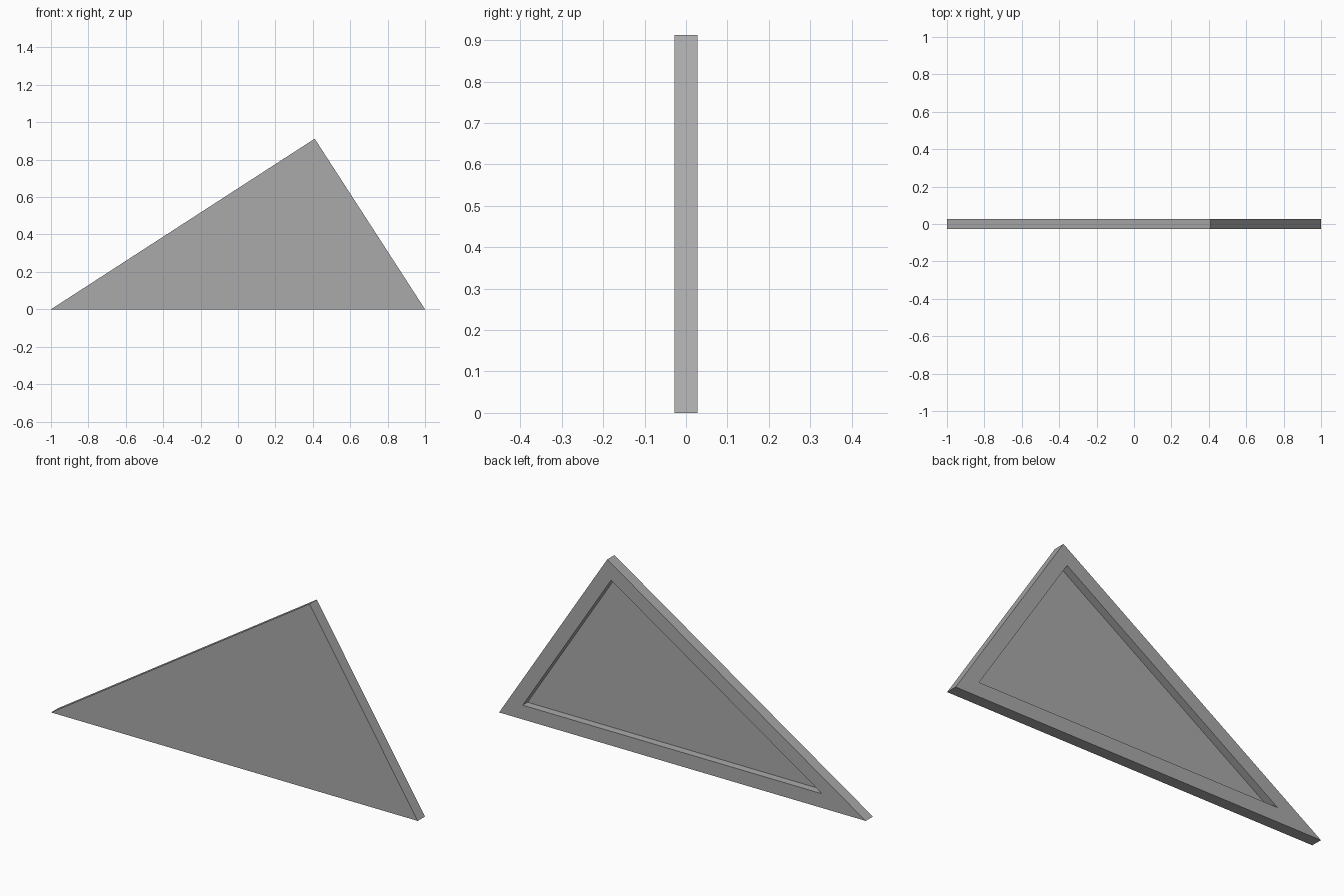
import bpy
import bmesh
from mathutils import Vector

cube = bpy.data.objects.get("Cube")
if cube:
    bpy.data.objects.remove(cube, do_unlink=True)

HALF_DEPTH = 0.028   # half the slab thickness
FLOOR_Y = -0.01      # bottom of the rear recess
RIM = 0.07           # width of the raised rim

grey = bpy.data.materials.new("plain grey")
grey.use_nodes = True
colour = (0.4, 0.4, 0.4, 1.0)
grey.diffuse_color = colour
grey.node_tree.nodes["Principled BSDF"].inputs["Base Color"].default_value = colour

# Outer triangle in (x, z), counter-clockwise from the front
outer = [Vector((-1, 0)), Vector((1, 0)), Vector((0.41, 0.912))]


def inset(tri, width):
    """Shrink a triangle evenly toward its incentre."""
    sides = [(tri[(i + 1) % 3] - tri[(i + 2) % 3]).length for i in range(3)]
    total = sum(sides)
    centre = sum((p * s for p, s in zip(tri, sides)), Vector((0, 0))) / total
    a, b = tri[1] - tri[0], tri[2] - tri[0]
    radius = abs(a.x * b.y - a.y * b.x) / total
    return [centre + (p - centre) * (1 - width / radius) for p in tri]


inner = inset(outer, RIM)
bm = bmesh.new()


def ring(points, y):
    return [bm.verts.new((p.x, y, p.y)) for p in points]


# Front outline, back outline, rim opening, recess floor
rings = [ring(outer, -HALF_DEPTH), ring(outer, HALF_DEPTH),
         ring(inner, HALF_DEPTH), ring(inner, FLOOR_Y)]
bm.faces.new(rings[0])
for near, far in zip(rings, rings[1:]):
    for i in range(3):
        j = (i + 1) % 3
        bm.faces.new((near[i], near[j], far[j], far[i]))
bm.faces.new(rings[-1][::-1])
bmesh.ops.recalc_face_normals(bm, faces=bm.faces)

mesh = bpy.data.meshes.new("triangular_panel")
bm.to_mesh(mesh)
bm.free()
mesh.materials.append(grey)
panel = bpy.data.objects.new("triangular_panel", mesh)
bpy.context.collection.objects.link(panel)
